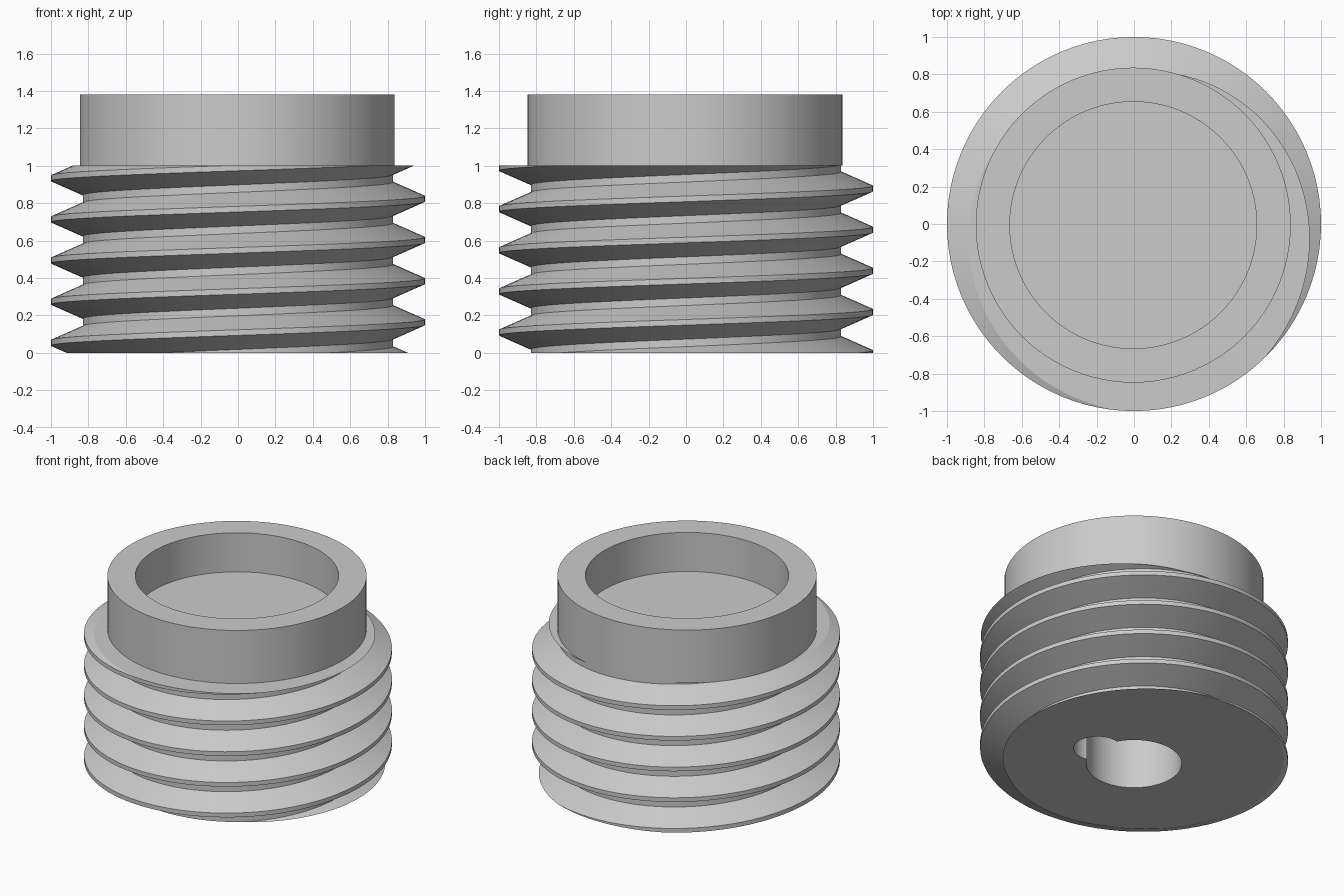
import bpy, bmesh, math
from mathutils import Vector

cube = bpy.data.objects.get("Cube")
if cube:
    bpy.data.objects.remove(cube, do_unlink=True)

SEG = 96
PITCH = 0.22
ROOT, CREST = 0.83, 1.0
CREST_Z = 0.163          # crest height on the +x side
BODY_TOP, TOP, FLOOR = 1.0, 1.38, 1.10

steel = bpy.data.materials.new("plain grey")
steel.use_nodes = True
GREY = (0.60, 0.60, 0.60, 1)
steel.diffuse_color = GREY
steel.node_tree.nodes["Principled BSDF"].inputs["Base Color"].default_value = GREY


def finish(name, bm):
    bmesh.ops.recalc_face_normals(bm, faces=bm.faces)
    mesh = bpy.data.meshes.new(name)
    bm.to_mesh(mesh)
    bm.free()
    obj = bpy.data.objects.new(name, mesh)
    bpy.context.collection.objects.link(obj)
    mesh.materials.append(steel)
    return obj


def threaded_body():
    """Sweep the thread profile up a helix, then trim both ends flat."""
    profile = [(-0.09, ROOT), (-0.015, CREST), (0.015, CREST), (0.09, ROOT)]
    bm = bmesh.new()
    rows = []
    for i in range(-3 * SEG, 7 * SEG):
        a = math.tau * i / SEG
        z0 = CREST_Z + PITCH * i / SEG
        rows.append([bm.verts.new((r * math.cos(a), r * math.sin(a), z0 + dz))
                     for dz, r in profile])
    for i in range(len(rows) - SEG - 1):
        # the last root point joins the first point one turn higher
        low = rows[i] + [rows[i + SEG][0]]
        high = rows[i + 1] + [rows[i + 1 + SEG][0]]
        for j in range(4):
            bm.faces.new((low[j], high[j], high[j + 1], low[j + 1]))
    for z, side in ((0, -1), (BODY_TOP, 1)):
        bmesh.ops.bisect_plane(bm, geom=bm.verts[:] + bm.edges[:] + bm.faces[:],
                               plane_co=Vector((0, 0, z)), plane_no=Vector((0, 0, side)),
                               clear_outer=True)
    bmesh.ops.delete(bm, geom=[v for v in bm.verts if not v.link_faces], context='VERTS')
    bmesh.ops.remove_doubles(bm, verts=bm.verts, dist=0.0001)
    bmesh.ops.holes_fill(bm, edges=[e for e in bm.edges if e.is_boundary], sides=0)
    return finish("threaded_body", bm)


def collar():
    """Lathe the open cup, with a hidden spigot seated in the body."""
    profile = [(0, 0.95), (0.7, 0.95), (0.7, BODY_TOP), (0.842, BODY_TOP),
               (0.842, TOP), (0.66, TOP), (0.66, FLOOR), (0, FLOOR)]
    bm = bmesh.new()
    pts = [bm.verts.new((r, 0, z)) for r, z in profile]
    edges = [bm.edges.new(p) for p in zip(pts, pts[1:])]
    bmesh.ops.spin(bm, geom=pts + edges, cent=(0, 0, 0), axis=(0, 0, 1),
                   angle=math.tau, steps=SEG, use_duplicate=False)
    bmesh.ops.remove_doubles(bm, verts=bm.verts, dist=0.0001)
    bmesh.ops.translate(bm, verts=bm.verts, vec=(-0.004, -0.006, 0))
    return finish("collar", bm)


def bore(name, radius, x):
    bm = bmesh.new()
    bmesh.ops.create_cone(bm, cap_ends=True, segments=64, radius1=radius, radius2=radius,
                          depth=BODY_TOP + 0.2)
    bmesh.ops.translate(bm, verts=bm.verts, vec=(x, 0, BODY_TOP / 2 - 0.1))
    return finish(name, bm)


body = threaded_body()
bpy.context.view_layer.objects.active = body

# join the collar, then cut the round bore and its key slot from below
for tool, operation in ((collar(), 'UNION'),
                        (bore("shaft_bore", 0.31, 0), 'DIFFERENCE'),
                        (bore("key_slot", 0.155, 0.31), 'DIFFERENCE')):
    mod = body.modifiers.new(tool.name, 'BOOLEAN')
    mod.object, mod.operation, mod.solver = tool, operation, 'EXACT'
    bpy.ops.object.modifier_apply(modifier=mod.name)
    bpy.data.objects.remove(tool, do_unlink=True)

body.name = "threaded_bushing"
body.select_set(True)
bpy.ops.object.shade_smooth_by_angle(angle=math.radians(20))
